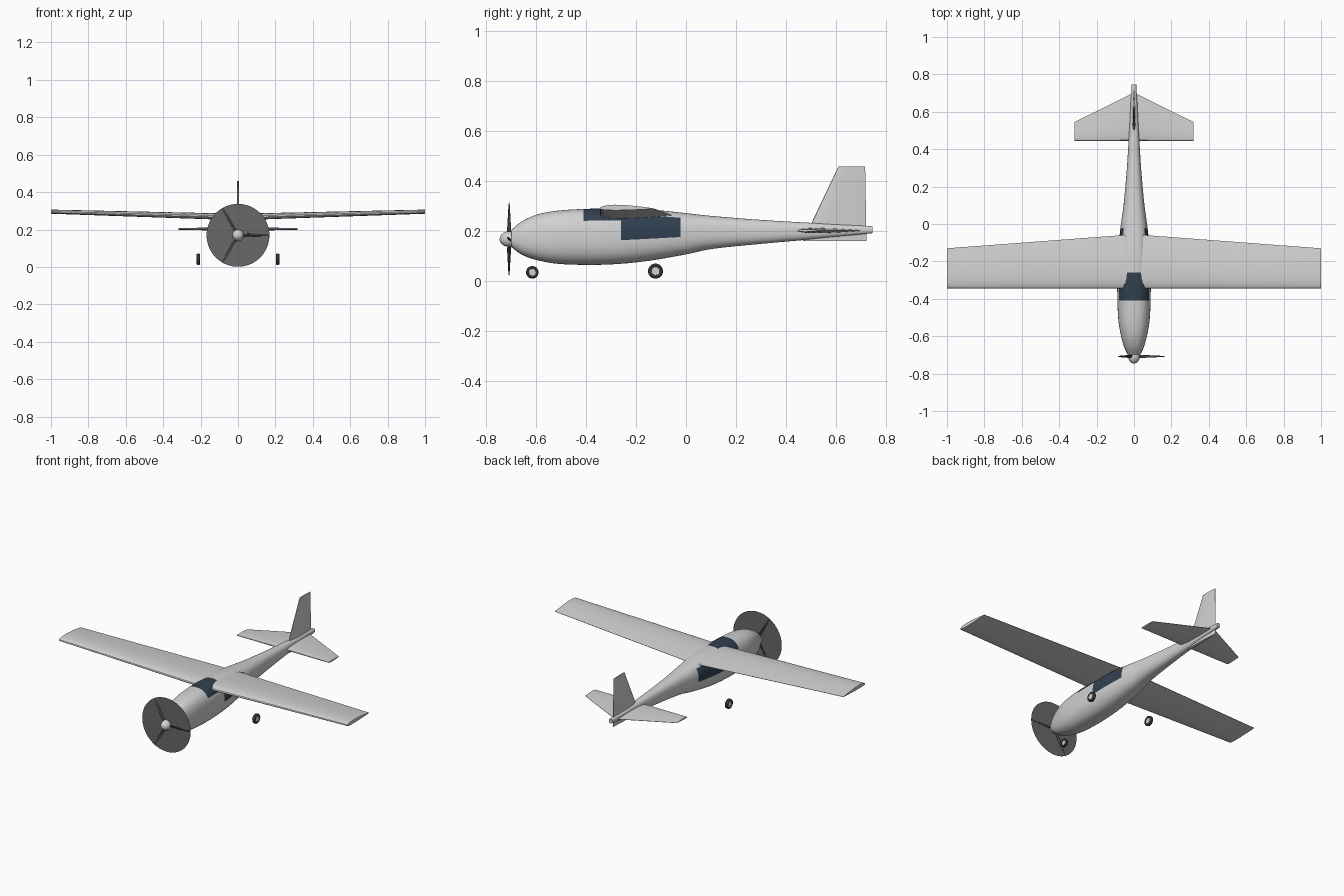
import bpy, bmesh
from math import sin, cos, pi, radians, copysign
from mathutils import Vector, Matrix

cube = bpy.data.objects.get("Cube")
if cube:
    bpy.data.objects.remove(cube, do_unlink=True)


def material(name, r, g, b):
    m = bpy.data.materials.new(name)
    m.use_nodes = True
    m.diffuse_color = (r, g, b, 1)
    m.node_tree.nodes["Principled BSDF"].inputs["Base Color"].default_value = (r, g, b, 1)
    return m


PAINT = material("pale grey paint", .64, .64, .64)
GLASS = material("dark blue glass", .03, .05, .08)
DISC = material("propeller blur grey", .14, .14, .14)
BLADE = material("blade charcoal", .05, .05, .05)
RUBBER = material("tyre rubber", .03, .03, .03)


def finish(name, bm, mats, mirror=False, smooth=True):
    bmesh.ops.recalc_face_normals(bm, faces=bm.faces)
    mesh = bpy.data.meshes.new(name)
    bm.to_mesh(mesh)
    bm.free()
    for m in mats:
        mesh.materials.append(m)
    ob = bpy.data.objects.new(name, mesh)
    bpy.context.collection.objects.link(ob)
    if mirror:
        ob.modifiers.new("Mirror", "MIRROR").use_mirror_merge = False
    if smooth:
        bpy.ops.object.select_all(action="DESELECT")
        ob.select_set(True)
        bpy.context.view_layer.objects.active = ob
        bpy.ops.object.shade_smooth_by_angle(angle=radians(35))
    return ob


def loft(bm, rings, rule=None, closed=False):
    """Skin rings of points; rule(i, j) picks each face's material."""
    vs = [[bm.verts.new(p) for p in ring] for ring in rings]
    n = len(vs[0])
    pairs = len(vs) if closed else len(vs) - 1
    for i in range(pairs):
        a, b = vs[i], vs[(i + 1) % len(vs)]
        for j in range(n):
            k = (j + 1) % n
            f = bm.faces.new((a[j], a[k], b[k], b[j]))
            if rule:
                f.material_index = rule(i, j)
    if not closed:
        bm.faces.new(vs[0])
        bm.faces.new(vs[-1])


def airfoil(upper, lower, n=14):
    """Closed section as (chord fraction, height), blunt end at 0."""
    def h(c):
        return 10 * (.2969 * c ** .5 - .126 * c - .3516 * c * c + .2843 * c ** 3 - .1015 * c ** 4)
    cs = [(1 - cos(pi * i / n)) / 2 for i in range(n + 1)]
    top = [(c, upper * h(c) + .0006) for c in cs[1:]]
    low = [(c, -lower * h(c) - .0006) for c in reversed(cs[1:])]
    return [(0, 0)] + top + low


# Fuselage: stations of y, top, bottom, half width
STATIONS = [
    (-.70, .205, .138, .033), (-.66, .238, .108, .052), (-.60, .266, .086, .069),
    (-.52, .282, .071, .083), (-.40, .290, .066, .089), (-.28, .291, .069, .089),
    (-.15, .288, .082, .085), (0, .273, .108, .070), (.10, .262, .129, .056),
    (.30, .246, .150, .038), (.50, .234, .168, .026), (.75, .220, .193, .012)]


def station(y):
    """Smooth cubic interpolation between stations."""
    S = STATIONS
    i = max(k for k in range(len(S) - 1) if S[k][0] <= y)

    def slope(k, c):
        a, b = S[max(k - 1, 0)], S[min(k + 1, len(S) - 1)]
        return (b[c] - a[c]) / (b[0] - a[0])
    d = S[i + 1][0] - S[i][0]
    t = (y - S[i][0]) / d
    return [(2 * t**3 - 3 * t**2 + 1) * S[i][c] + (t**3 - 2 * t**2 + t) * d * slope(i, c)
            + (3 * t**2 - 2 * t**3) * S[i + 1][c] + (t**3 - t**2) * d * slope(i + 1, c)
            for c in (1, 2, 3)]


SIDES, STEP = 72, .0125
YS = [-.41 + STEP * i for i in range(-23, 93)] + [.746]


def hull_ring(y):
    top, bottom, w = station(y)
    ring = []
    for j in range(SIDES):
        a = 2 * pi * j / SIDES
        ring.append((w * copysign(abs(cos(a)) ** .8, cos(a)), y,
                     (top + bottom) / 2 + (top - bottom) / 2 * copysign(abs(sin(a)) ** .8, sin(a))))
    return ring


def hull_colour(i, j):
    y = YS[i] + STEP / 2
    a = (j + .5) * 360 / SIDES
    side = min(a if a < 180 else a - 360, 180 - a, key=abs) if a < 270 else a - 360
    windscreen = -.41 < y < -.26 and 30 < a < 150
    side_window = -.26 < y < -.02 and -5 < side < 45
    return 1 if windscreen or side_window else 0


bm = bmesh.new()
loft(bm, [hull_ring(y) for y in YS], hull_colour)
finish("fuselage", bm, [PAINT, GLASS])

# Wing: straight leading edge, tapered trailing edge, slight dihedral
bm = bmesh.new()
rings = []
for x, chord, z, up, low in ((0, .29, .264, .020, .014), (1, .215, .291, .015, .006)):
    rings.append([(x, -.345 + c * chord, z + h) for c, h in airfoil(up, low)])
loft(bm, rings)
finish("wing", bm, [PAINT], mirror=True)

# Tailplane: straight front edge, swept rear edge
bm = bmesh.new()
rings = []
for x, chord, t in ((0, .258, .010), (.318, .10, .004)):
    rings.append([(x, .445 + c * chord, .203 + h) for c, h in airfoil(t, t)])
loft(bm, rings)
finish("tailplane", bm, [PAINT], mirror=True)

# Fin: raked front, upright rear
bm = bmesh.new()
rings = []
for z, front, rear, t in ((.162, .468, .722, .009), (.46, .61, .717, .004)):
    rings.append([(h, front + c * (rear - front), z) for c, h in airfoil(t, t)])
loft(bm, rings)
finish("tail_fin", bm, [PAINT])

# Spinner
HUB = Vector((0, -.708, .169))
bm = bmesh.new()
bmesh.ops.create_uvsphere(bm, u_segments=32, v_segments=20, radius=1)
bmesh.ops.transform(bm, verts=bm.verts,
                    matrix=Matrix.Translation(HUB) @ Matrix.Diagonal((.031, .038, .031, 1)))
finish("spinner", bm, [PAINT])

# Spinning propeller disc
bm = bmesh.new()
bmesh.ops.create_circle(bm, cap_ends=True, segments=64, radius=.168,
                        matrix=Matrix.Translation(HUB) @ Matrix.Rotation(pi / 2, 4, "X"))
finish("propeller_disc", bm, [DISC], smooth=False)

# Three twisted blades
bm = bmesh.new()
for k in range(3):
    spin = Matrix.Rotation(2 * pi * k / 3, 3, "Y")
    rings = []
    for r, half, thick, pitch in ((.01, .007, .005, 55), (.05, .011, .004, 42),
                                  (.10, .010, .003, 28), (.15, .007, .002, 20),
                                  (.167, .002, .001, 18)):
        twist = Matrix.Rotation(radians(pitch), 3, "X")
        rings.append([HUB + spin @ (Vector((r, 0, 0)) + twist @ Vector(
            (0, thick * sin(2 * pi * j / 12), half * cos(2 * pi * j / 12)))) for j in range(12)])
    loft(bm, rings)
finish("propeller_blades", bm, [BLADE])


# Wheels: rounded tyre with a pale hub
def wheel(name, x, y, z, radius, width):
    bm = bmesh.new()
    inner = radius * .5
    mid, half = (radius + inner) / 2, (radius - inner) / 2
    rings = []
    for i in range(32):
        a = 2 * pi * i / 32
        ring = []
        for j in range(16):
            b = 2 * pi * j / 16
            r = mid + half * copysign(abs(cos(b)) ** .7, cos(b))
            ring.append((x + width / 2 * copysign(abs(sin(b)) ** .7, sin(b)),
                         y + r * cos(a), z + r * sin(a)))
        rings.append(ring)
    loft(bm, rings, closed=True)
    finish(name + "_tyre", bm, [RUBBER])
    bm = bmesh.new()
    bmesh.ops.create_cone(bm, cap_ends=True, segments=32, radius1=inner * 1.15, radius2=inner * 1.15,
                          depth=width * .8,
                          matrix=Matrix.Translation((x, y, z)) @ Matrix.Rotation(pi / 2, 4, "Y"))
    finish(name + "_hub", bm, [PAINT])


wheel("nose_wheel", 0, -.615, .036, .025, .018)
for label, s in (("left", 1), ("right", -1)):
    wheel(label + "_main_wheel", s * .212, -.122, .041, .03, .02)
